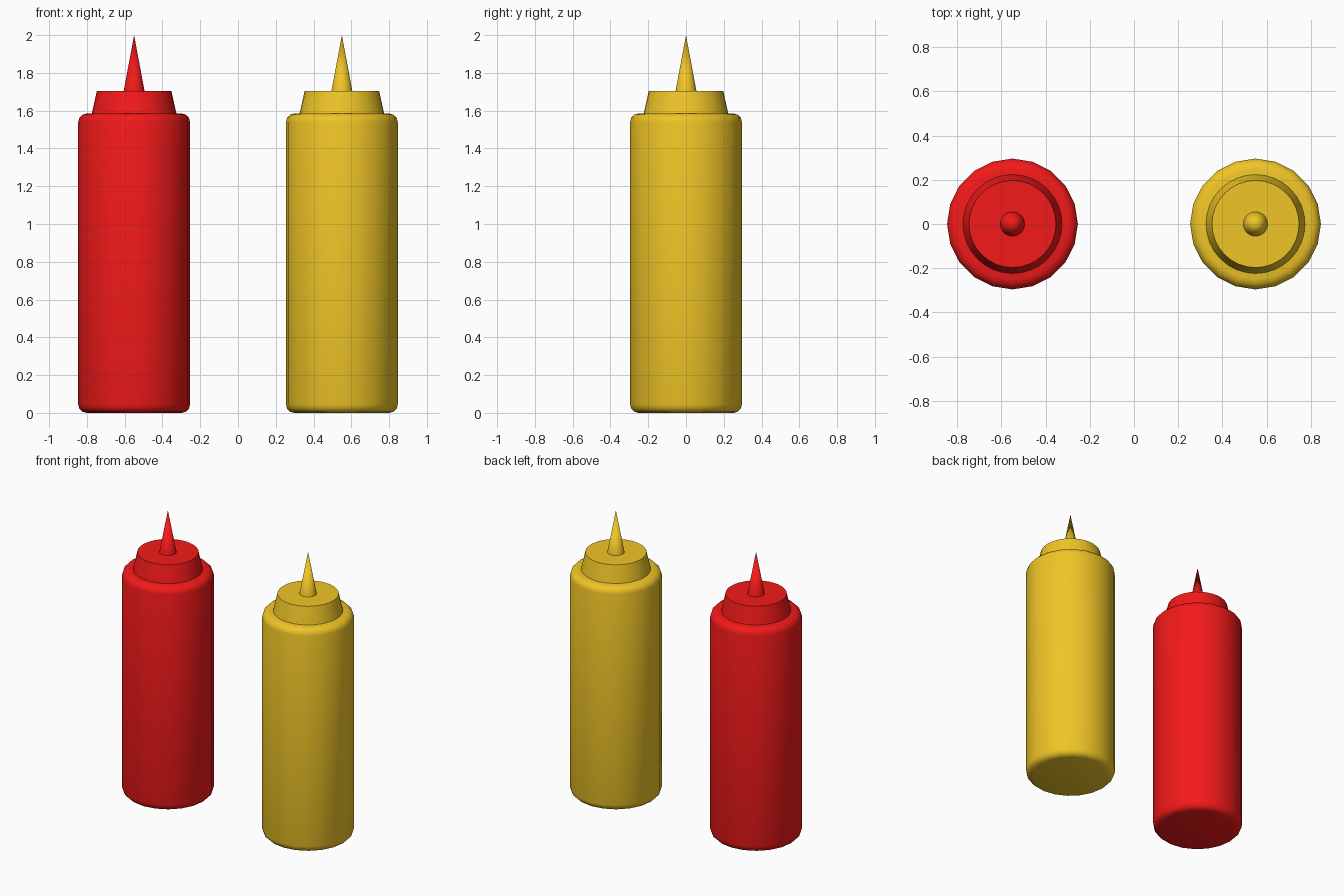
import bpy, bmesh, math

if "Cube" in bpy.data.objects:
    bpy.data.objects.remove(bpy.data.objects["Cube"])

def material(name, color):
    m = bpy.data.materials.new(name)
    m.diffuse_color = color
    m.use_nodes = True
    m.node_tree.nodes["Principled BSDF"].inputs["Base Color"].default_value = m.diffuse_color
    return m

def lathe(name, profile, sides, x, mat):
    """Closed solid of revolution from (radius, z) points; radius 0 makes a tip."""
    bm = bmesh.new()
    rings = []
    for r, z in profile:
        if r == 0:
            rings.append([bm.verts.new((0, 0, z))] * sides)
        else:
            rings.append([bm.verts.new((r * math.sin(2 * math.pi * i / sides),
                                        r * math.cos(2 * math.pi * i / sides), z))
                          for i in range(sides)])
    for a, b in zip(rings, rings[1:]):
        for i in range(sides):
            j = (i + 1) % sides
            bm.faces.new(list(dict.fromkeys((a[i], a[j], b[j], b[i]))))
    for ring, (r, z) in zip((rings[0], rings[-1]), (profile[0], profile[-1])):
        if r > 0:
            bm.faces.new(ring)
    bmesh.ops.recalc_face_normals(bm, faces=bm.faces[:])
    mesh = bpy.data.meshes.new(name)
    bm.to_mesh(mesh)
    bm.free()
    mesh.materials.append(mat)
    obj = bpy.data.objects.new(name, mesh)
    obj.location.x = x
    bpy.context.collection.objects.link(obj)
    bpy.ops.object.select_all(action='DESELECT')
    obj.select_set(True)
    bpy.context.view_layer.objects.active = obj
    bpy.ops.object.shade_smooth_by_angle(angle=math.radians(35))

# Rounded body profile
R, H, B = 0.296, 1.585, 0.045
arc = [(math.cos(math.radians(a)), math.sin(math.radians(a))) for a in (0, 30, 60, 90)]
body = [(R - B + B * c, B - B * s) for c, s in reversed(arc)]
body += [(R - B + B * c, H - B + B * s) for c, s in arc]

for label, x, color in (("ketchup", -0.55, (0.9, 0.01, 0.01, 1)),
                        ("mustard", 0.55, (0.87, 0.56, 0.02, 1))):
    mat = material(label + "_plastic", color)
    lathe(label + "_bottle_body", body, 20, x, mat)
    # Tapered screw cap
    lathe(label + "_cap", [(0.226, H - 0.01), (0.224, H), (0.197, 1.705)], 32, x, mat)
    # Pointed nozzle
    lathe(label + "_nozzle", [(0.057, 1.695), (0.055, 1.705), (0, 2.0)], 32, x, mat)
